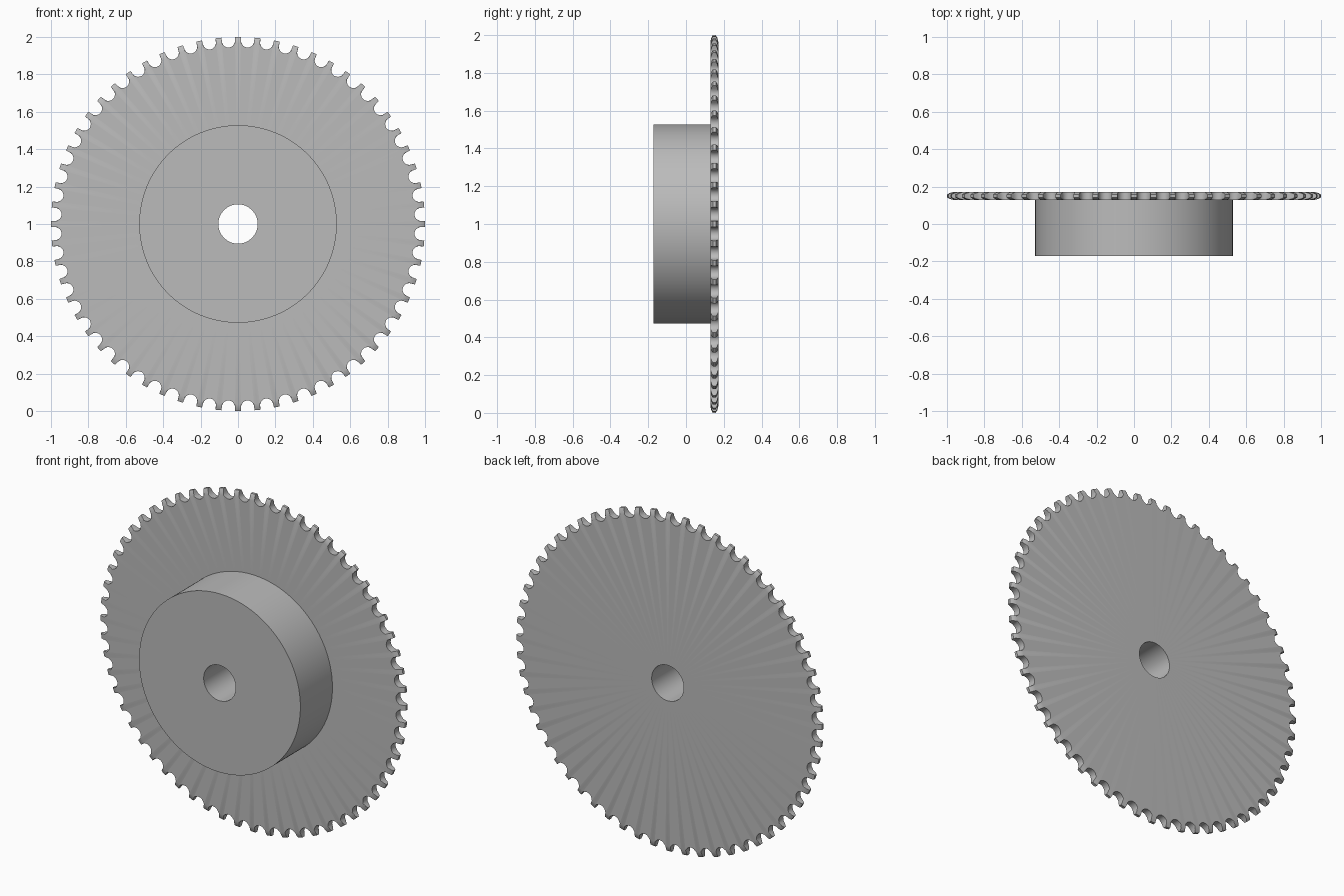
import bpy, bmesh
from math import sin, cos, pi, atan2, hypot

if "Cube" in bpy.data.objects:
    bpy.data.objects.remove(bpy.data.objects["Cube"])

TEETH = 60
TIP_R, NOTCH_CENTRE, NOTCH_R = 1.0, 0.98, 0.035
HUB_R, BORE_R = 0.528, 0.105
HUB_FRONT, PLATE_FRONT, PLATE_BACK = -0.171, 0.129, 0.171
ARC_STEPS = 10

# Grey metal
steel = bpy.data.materials.new("grey steel")
steel.use_nodes = True
colour = (0.5, 0.5, 0.5, 1)
steel.diffuse_color = colour
steel.node_tree.nodes["Principled BSDF"].inputs["Base Color"].default_value = colour


# Toothed outline as (angle, radius): round notch, then a tooth tip
def toothed_outline():
    flank = NOTCH_R / NOTCH_CENTRE + 0.001
    half_pitch = pi / TEETH
    notch = [(-flank, TIP_R)]
    for i in range(ARC_STEPS + 1):
        t = -pi / 2 + pi * i / ARC_STEPS
        across, out = NOTCH_R * sin(t), NOTCH_CENTRE - NOTCH_R * cos(t)
        notch.append((atan2(across, out), hypot(across, out)))
    notch += [(flank, TIP_R), (half_pitch, TIP_R)]
    return [(a + (2 * k + 1) * half_pitch, r) for k in range(TEETH) for a, r in notch]


outline = toothed_outline()
bm = bmesh.new()


# A ring is the outline held inside a largest radius, or a plain circle
def ring(y, limit):
    return [bm.verts.new((min(r, limit) * sin(a), y, 1 + min(r, limit) * cos(a)))
            for a, r in outline]


# Hub front, hub wall and plate face
rings = [ring(HUB_FRONT, BORE_R), ring(HUB_FRONT, HUB_R), ring(PLATE_FRONT, HUB_R)]

# Tooth rim, rounded towards both faces
mid = (PLATE_FRONT + PLATE_BACK) / 2
for offset, limit in ((-0.021, 0.965), (-0.016, 0.985), (-0.008, TIP_R),
                      (0.008, TIP_R), (0.016, 0.985), (0.021, 0.965)):
    rings.append(ring(mid + offset, limit))

# Back face, then the bore closes the loop
rings.append(ring(PLATE_BACK, BORE_R))
count = len(outline)
for a, b in zip(rings, rings[1:] + rings[:1]):
    for i in range(count):
        j = (i + 1) % count
        bm.faces.new((a[i], a[j], b[j], b[i]))
bmesh.ops.recalc_face_normals(bm, faces=bm.faces)

mesh = bpy.data.meshes.new("sprocket")
bm.to_mesh(mesh)
bm.free()
mesh.materials.append(steel)
sprocket = bpy.data.objects.new("sprocket", mesh)
bpy.context.collection.objects.link(sprocket)

# Smooth curves with sharp rims
bpy.ops.object.select_all(action="DESELECT")
sprocket.select_set(True)
bpy.context.view_layer.objects.active = sprocket
bpy.ops.object.shade_smooth_by_angle(angle=pi / 6)
